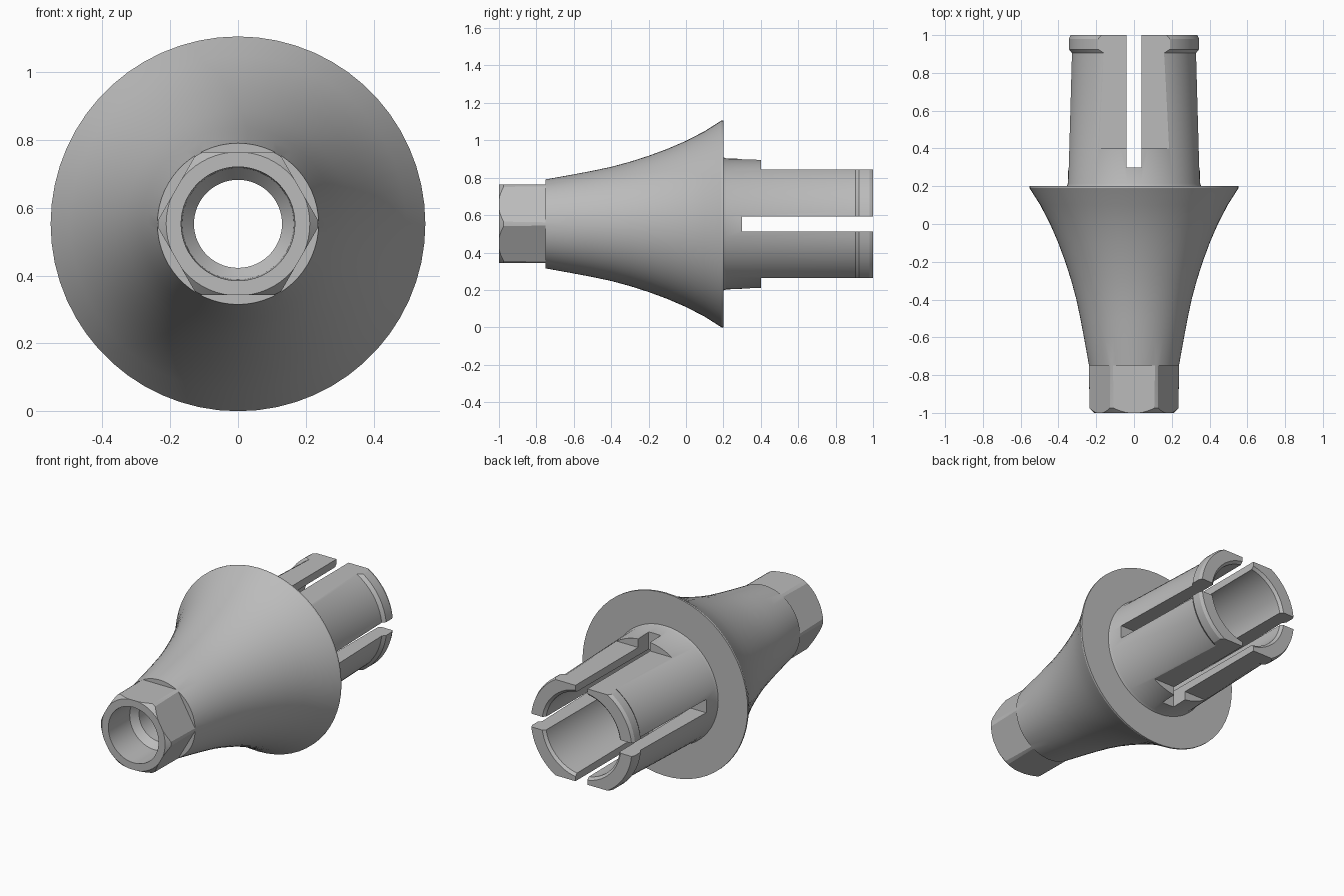
import bpy, bmesh, math
from mathutils import Matrix

if "Cube" in bpy.data.objects:
    bpy.data.objects.remove(bpy.data.objects["Cube"])

AXIS_Z = 0.553
SEGMENTS = 60

metal = bpy.data.materials.new("grey metal")
metal.use_nodes = True
GREY = (0.5, 0.5, 0.5, 1)
metal.diffuse_color = GREY
metal.node_tree.nodes["Principled BSDF"].inputs["Base Color"].default_value = GREY


def add_object(name, bm):
    bmesh.ops.recalc_face_normals(bm, faces=bm.faces)
    mesh = bpy.data.meshes.new(name)
    bm.to_mesh(mesh)
    bm.free()
    obj = bpy.data.objects.new(name, mesh)
    bpy.context.collection.objects.link(obj)
    return obj


def lathe(name, profile):
    """Spin a closed (y, radius) outline around the horizontal axis."""
    bm = bmesh.new()
    rings = []
    for i in range(SEGMENTS):
        a = math.tau * i / SEGMENTS
        rings.append([bm.verts.new((r * math.sin(a), y, AXIS_Z + r * math.cos(a)))
                      for y, r in profile])
    n = len(profile)
    for i, ring in enumerate(rings):
        nxt = rings[(i + 1) % SEGMENTS]
        for j in range(n):
            k = (j + 1) % n
            bm.faces.new((ring[j], ring[k], nxt[k], nxt[j]))
    return add_object(name, bm)


def cut_box(body, size, y0, y1, offset=0, angle=0):
    """Subtract a box of (width, height), pushed out from the axis and turned about it."""
    bm = bmesh.new()
    bmesh.ops.create_cube(bm, size=1)
    place = (Matrix.Translation((0, (y0 + y1) / 2, AXIS_Z))
             @ Matrix.Rotation(angle, 4, 'Y')
             @ Matrix.Translation((0, 0, offset))
             @ Matrix.Diagonal((size[0], y1 - y0, size[1], 1)))
    bmesh.ops.transform(bm, matrix=place, verts=bm.verts)
    cutter = add_object("cutter", bm)
    cutter.hide_render = True
    mod = body.modifiers.new("cut", 'BOOLEAN')
    mod.operation = 'DIFFERENCE'
    mod.solver = 'EXACT'
    mod.object = cutter
    bpy.context.view_layer.objects.active = body
    bpy.ops.object.modifier_apply(modifier=mod.name)
    bpy.data.objects.remove(cutter)


# Outer shape: nose, flared cone, thin flange, collar, tapered tube, snap lip
outer = [(-1, 0.212), (-0.975, 0.236), (-0.75, 0.238),
         (-0.6, 0.265), (-0.5, 0.284), (-0.4, 0.305), (-0.3, 0.332),
         (-0.2, 0.364), (-0.1, 0.401), (0, 0.444), (0.1, 0.496),
         (0.185, 0.55), (0.19, 0.553), (0.2, 0.553),
         (0.2, 0.356), (0.215, 0.35), (0.905, 0.331),
         (0.925, 0.347), (0.98, 0.347), (1, 0.338)]
# Inner bore: wide socket, narrow throat, nose recess
inner = [(1, 0.265), (0.985, 0.25), (-0.4, 0.24), (-0.47, 0.13),
         (-0.76, 0.13), (-0.8, 0.165), (-1, 0.168)]
body = lathe("connector_body", outer + inner)

# Hexagonal nose
for i in range(6):
    cut_box(body, (0.6, 0.2), -1.1, -0.75, offset=0.31, angle=i * math.pi / 3)

# Flats above and below the split tube
for side in (0, math.pi):
    cut_box(body, (0.9, 0.2), 0.4, 1.1, offset=0.39, angle=side)

# Crossed slots that divide the tube into four fingers
for turn in (0, math.pi / 2):
    cut_box(body, (0.08, 0.9), 0.3, 1.1, angle=turn)

body.data.materials.clear()
body.data.materials.append(metal)
for poly in body.data.polygons:
    poly.material_index = 0

bpy.ops.object.select_all(action='DESELECT')
body.select_set(True)
bpy.context.view_layer.objects.active = body
bpy.ops.object.shade_smooth_by_angle(angle=math.radians(22))
